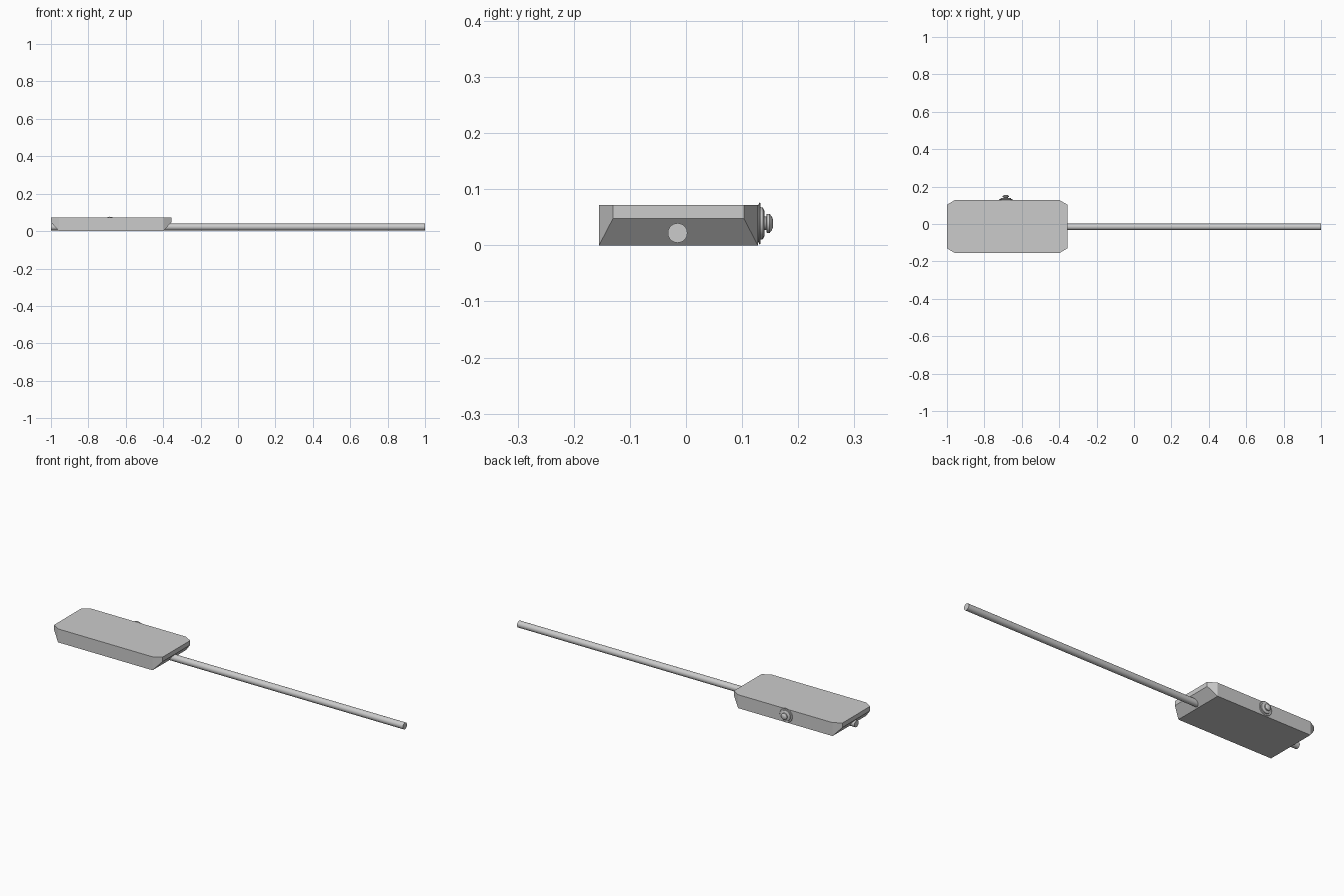
import bpy, bmesh, math

if "Cube" in bpy.data.objects:
    bpy.data.objects.remove(bpy.data.objects["Cube"])

def make_object(name, bm, smooth=False):
    bmesh.ops.recalc_face_normals(bm, faces=bm.faces)
    me = bpy.data.meshes.new(name)
    bm.to_mesh(me)
    bm.free()
    ob = bpy.data.objects.new(name, me)
    bpy.context.collection.objects.link(ob)
    if smooth:
        bpy.ops.object.select_all(action='DESELECT')
        ob.select_set(True)
        bpy.context.view_layer.objects.active = ob
        bpy.ops.object.shade_smooth_by_angle(angle=math.radians(35))
    return ob

def lathe(name, profile, place, n):
    """Closed solid from (distance along axis, radius) pairs."""
    bm = bmesh.new()
    rings = [[bm.verts.new(place(d, r * math.cos(2 * math.pi * i / n),
                                 r * math.sin(2 * math.pi * i / n)))
              for i in range(n)] for d, r in profile]
    for a, b in zip(rings, rings[1:]):
        for i in range(n):
            j = (i + 1) % n
            bm.faces.new((a[i], a[j], b[j], b[i]))
    bm.faces.new(rings[0])
    bm.faces.new(rings[-1])
    return make_object(name, bm, True)

# Head block: undercut ends and vertical corner chamfers, as a convex hull
CX, CY = -0.678, -0.0135
HX, HY, TOP, LIP = 0.322, 0.1415, 0.072, 0.048
bm = bmesh.new()
for sx in (-1, 1):
    for sy in (-1, 1):
        for dx, dy, z in ((0.042, 0, 0), (0.042, 0, TOP),
                          (0, 0.025, LIP), (0, 0.025, TOP)):
            bm.verts.new((CX + sx * (HX - dx), CY + sy * (HY - dy), z))
bmesh.ops.convex_hull(bm, input=bm.verts[:])
bmesh.ops.dissolve_limit(bm, angle_limit=0.02, verts=bm.verts[:], edges=bm.edges[:])
make_object("head_block", bm)

# Long rod passing through the block
lathe("handle_rod", [(-1, 0.0175), (1, 0.0175)],
      lambda d, u, v: (d, -0.015 + u, 0.022 + v), 24)

# Side fitting: washer, collar, neck and rounded head
lathe("side_nipple",
      [(0.120, 0.030), (0.129, 0.033), (0.131, 0.038), (0.133, 0.036),
       (0.133, 0.029), (0.137, 0.028), (0.140, 0.022), (0.140, 0.012),
       (0.143, 0.012), (0.144, 0.017), (0.149, 0.017), (0.153, 0.012),
       (0.155, 0.007)],
      lambda d, u, v: (-0.685 + u, d, 0.039 + v), 24)
